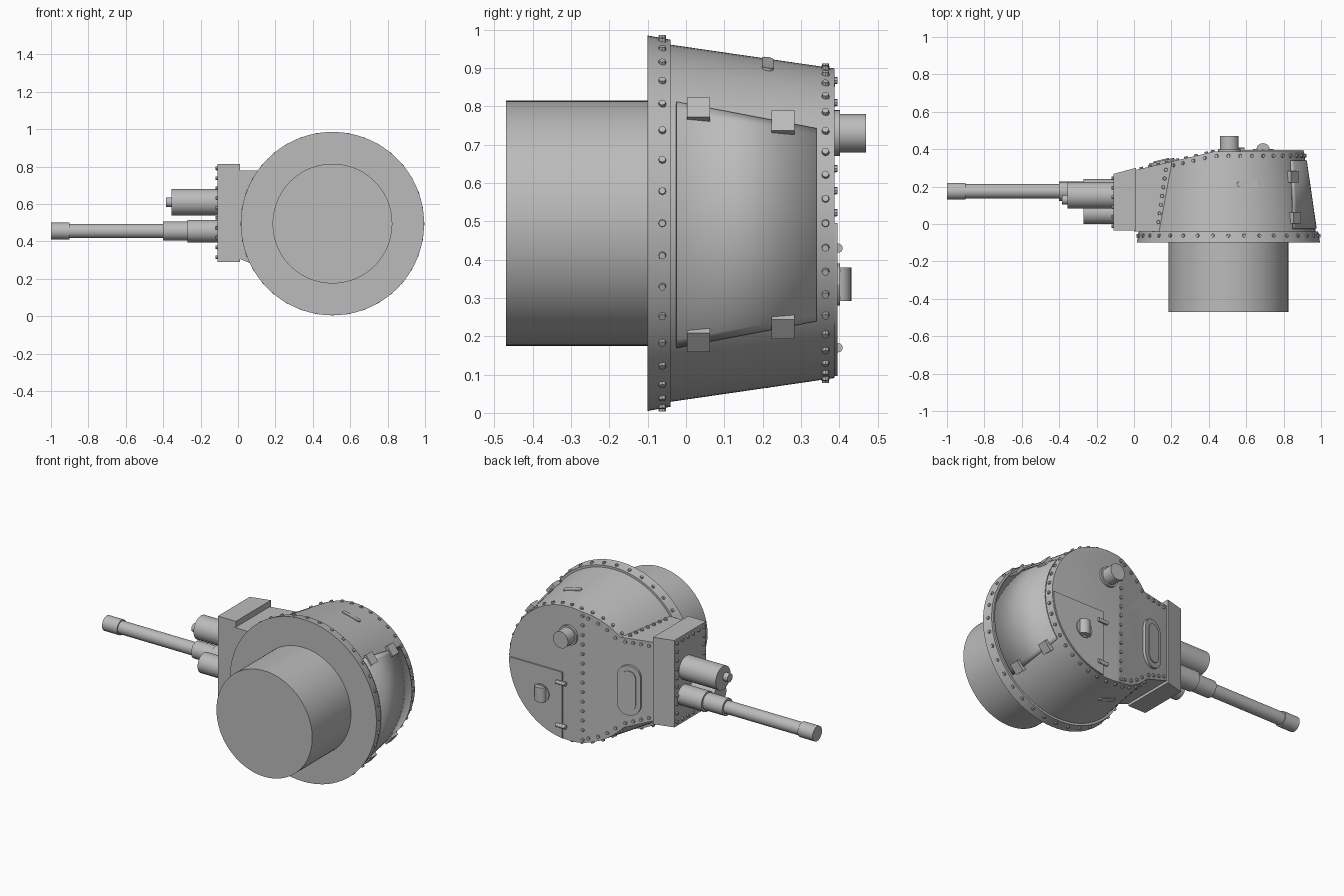
import bpy, bmesh, math
from mathutils import Vector, Matrix

if "Cube" in bpy.data.objects:
    bpy.data.objects.remove(bpy.data.objects["Cube"])

steel = bpy.data.materials.new("plain grey steel")
steel.use_nodes = True
GREY = (0.5, 0.5, 0.5, 1)
steel.diffuse_color = GREY
steel.node_tree.nodes["Principled BSDF"].inputs["Base Color"].default_value = GREY

CX, CZ = 0.505, 0.495          # turret axis, running along y
ROOF, BREAK, SLOPE = 0.388, 0.43, 0.235


def radius(y):
    return 0.466 - 0.145 * (y + 0.04)


def roof_y(x):
    return ROOF - max(0, BREAK - x) * SLOPE


def wall(angle, y, out=0.0):
    r = radius(y) + out
    return Vector((CX + r * math.cos(angle), y, CZ + r * math.sin(angle)))


def radial(angle):
    return Vector((math.cos(angle), 0, math.sin(angle)))


def finish(name, bm):
    bmesh.ops.recalc_face_normals(bm, faces=bm.faces[:])
    mesh = bpy.data.meshes.new(name)
    bm.to_mesh(mesh)
    bm.free()
    mesh.materials.append(steel)
    ob = bpy.data.objects.new(name, mesh)
    bpy.context.collection.objects.link(ob)
    bpy.ops.object.select_all(action='DESELECT')
    ob.select_set(True)
    bpy.context.view_layer.objects.active = ob
    bpy.ops.object.shade_smooth_by_angle(angle=math.radians(30))
    return ob


def add_cyl(bm, a, b, r0, r1=None, seg=40):
    a, b = Vector(a), Vector(b)
    turn = (b - a).to_track_quat('Z', 'Y').to_matrix().to_4x4()
    bmesh.ops.create_cone(bm, cap_ends=True, segments=seg, radius1=r0,
                          radius2=r0 if r1 is None else r1, depth=(b - a).length,
                          matrix=Matrix.Translation((a + b) / 2) @ turn)


def cyl(name, a, b, r0, r1=None, seg=40):
    bm = bmesh.new()
    add_cyl(bm, a, b, r0, r1, seg)
    return finish(name, bm)


def add_prism(bm, points, place, vector):
    face = bm.faces.new([bm.verts.new(place(*p)) for p in points])
    new = bmesh.ops.extrude_face_region(bm, geom=[face])["geom"]
    bmesh.ops.translate(bm, vec=vector, verts=[v for v in new if isinstance(v, bmesh.types.BMVert)])


def slope_cut(bm):
    cut = bmesh.ops.bisect_plane(bm, geom=bm.verts[:] + bm.edges[:] + bm.faces[:],
                                 plane_co=(BREAK, ROOF, 0), plane_no=(-SLOPE, 1, 0),
                                 clear_outer=True)["geom_cut"]
    bmesh.ops.holes_fill(bm, edges=[e for e in cut if isinstance(e, bmesh.types.BMEdge)], sides=0)


# Turret shell, base ring and basket
bm = bmesh.new()
add_cyl(bm, (CX, -0.04, CZ), (CX, ROOF, CZ), radius(-0.04), radius(ROOF), 96)
slope_cut(bm)
finish("turret_shell", bm)
cyl("base_ring", (CX, -0.1, CZ), (CX, -0.04, CZ), 0.49, 0.479, 96)
cyl("turret_basket", (CX, -0.47, CZ), (CX, -0.09, CZ), 0.32, seg=96)

# Flat front cheeks joining the shell to the gun shield
bm = bmesh.new()
add_prism(bm, [(0, 0.31), (0, 0.78), (0.2, 0.776), (0.45, 0.5), (0.2, 0.228)],
          lambda x, z: Vector((x, -0.04, z)), (0, ROOF + 0.04, 0))
slope_cut(bm)
finish("front_cheeks", bm)

# Gun shield
bm = bmesh.new()
add_prism(bm, [(-0.11, -0.035), (0.01, -0.035), (0.01, 0.3), (-0.11, 0.268)],
          lambda x, y: Vector((x, y, 0.29)), (0, 0, 0.525))
finish("gun_shield", bm)

# Main gun, recoil sleeve and coaxial gun: name, start x, end x, y, z, radius
for name, x0, x1, y, z, r in (
        ("gun_muzzle", -1.0, -0.9, 0.175, 0.455, 0.045),
        ("gun_barrel", -0.91, -0.39, 0.175, 0.455, 0.038),
        ("gun_collar", -0.4, -0.26, 0.175, 0.455, 0.051),
        ("gun_sleeve", -0.27, -0.1, 0.18, 0.455, 0.06),
        ("recoil_cylinder", -0.27, -0.1, 0.06, 0.455, 0.06),
        ("coaxial_jacket", -0.355, -0.1, 0.153, 0.61, 0.071),
        ("coaxial_muzzle", -0.385, -0.35, 0.13, 0.61, 0.025)):
    cyl(name, (x0, y, z), (x1, y, z), r)

# Roof periscope and its collar
cyl("periscope_collar", (0.51, ROOF - 0.01, 0.73), (0.51, 0.402, 0.73), 0.06)
cyl("periscope", (0.51, ROOF, 0.73), (0.51, 0.47, 0.73), 0.05)

# Roof hatch: a corner of the roof disc
R = radius(ROOF) - 0.003
a0 = -math.acos((0.55 - CX) / R)
arc = [a0 * (1 - i / 24) for i in range(25)]
bm = bmesh.new()
add_prism(bm, [(0.55, CZ)] + [(CX + R * math.cos(a), CZ + R * math.sin(a)) for a in arc],
          lambda x, z: Vector((x, ROOF - 0.002, z)), (0, 0.01, 0))
finish("roof_hatch", bm)
for z in (0.43, 0.17):
    cyl("roof_hatch_hinge", (0.525, 0.397, z), (0.59, 0.397, z), 0.012, seg=12)
cyl("hatch_port", (0.69, 0.39, 0.335), (0.69, 0.402, 0.335), 0.055, seg=12)
bm = bmesh.new()
add_prism(bm, [(0.69 + 0.035 * math.cos(i * math.pi / 10), 0.4 + 0.032 * math.sin(i * math.pi / 10))
               for i in range(11)], lambda x, y: Vector((x, y, 0.292)), (0, 0, 0.088))
finish("hatch_port_cover", bm)


# Oval vision port on the sloping roof plate
def stadium(width, height):
    r, h = width / 2, (height - width) / 2
    turns = [2 * math.pi * (i + 0.5) / 32 for i in range(32)]
    return [(r * math.cos(t), r * math.sin(t) + math.copysign(h, math.sin(t))) for t in turns]


up = Vector((-SLOPE, 1, 0)).normalized()
along = Vector((1, SLOPE, 0)).normalized()
port = Vector((0.15, roof_y(0.15), 0.47))
for name, w, h, rise in (("port_rim", 0.14, 0.3, 0.016), ("port_cover", 0.085, 0.24, 0.022)):
    bm = bmesh.new()
    add_prism(bm, stadium(w, h), lambda u, v: port + along * u + Vector((0, 0, v)) - up * 0.005,
              up * (rise + 0.005))
    finish(name, bm)

# Curved side door with four hinges
bm = bmesh.new()
rows = [[bm.verts.new(wall(half * (i / 12 - 1) - 0.012, y, 0.004)) for i in range(25)]
        for y, half in ((-0.025, 0.75), (0.34, 0.645))]
for i in range(24):
    bm.faces.new((rows[0][i], rows[0][i + 1], rows[1][i + 1], rows[1][i]))
door = finish("side_door", bm)
solid = door.modifiers.new("thickness", 'SOLIDIFY')
solid.thickness, solid.offset = 0.008, 0
for side in (1, -1):
    for y, a in ((0.032, 0.7), (0.253, 0.66)):
        angle = side * a - 0.012
        bm = bmesh.new()
        bmesh.ops.create_cube(bm, size=1, matrix=Matrix.Translation(wall(angle, y, 0.006))
                              @ Matrix.Rotation(-angle, 4, 'Y')
                              @ Matrix.Diagonal((0.03, 0.06, 0.065, 1)))
        finish("side_door_hinge", bm)

# Vision slits in the shell
for angle in (math.radians(76), math.radians(-108)):
    out = radial(angle)
    side = Vector((-out.z, 0, out.x))
    bm = bmesh.new()
    add_prism(bm, stadium(0.03, 0.12), lambda u, v: wall(angle, 0.213 + u, -0.01) + side * v, out * 0.013)
    finish("vision_slit", bm)

# Rivets
bm = bmesh.new()


def rivet(p, n):
    n = Vector(n).normalized()
    add_cyl(bm, Vector(p) - n * 0.006, Vector(p) + n * 0.009, 0.011, 0.009, 8)


for i in range(36):
    a = 2 * math.pi * i / 36
    rivet(Vector((CX, -0.062, CZ)) + radial(a) * 0.482, radial(a))
for i in range(40):
    a = 2 * math.pi * i / 40
    x = CX + 0.41 * math.cos(a)
    if x > 0.2:
        rivet(wall(a, roof_y(x) - 0.024), radial(a))
    if 0.2 < x < BREAK:
        p = wall(a, roof_y(x), -0.025)
        rivet((p.x, roof_y(p.x), p.z), up)
for i in range(14):                       # roof plate joint
    rivet((BREAK - 0.01, ROOF - 0.002, 0.12 + i * 0.0575), (0, 1, 0))
for i in range(4):                        # edges of the sloping plate
    x = 0.04 + i * 0.045
    rivet((x, roof_y(x), 0.755), up)
    rivet((x, roof_y(x), 0.335 - 0.41 * x), up)
for i in range(7):                        # cheek seams
    t = i / 6
    x, y = 0.13 + 0.04 * t, 0.01 + 0.28 * t
    rivet((x, y, 0.778), (0, 0, 1))
    rivet((x, y, 0.31 - 0.41 * x), (-0.41, 0, -1))
for i in range(10):                       # gun shield face
    z = 0.315 + i * 0.0528
    for y in (-0.012, 0.245):
        rivet((-0.11, y, z), (-1, 0, 0))
for i in range(1, 5):
    for z in (0.315, 0.79):
        rivet((-0.11, -0.012 + i * 0.0514, z), (-1, 0, 0))
finish("rivets", bm)
